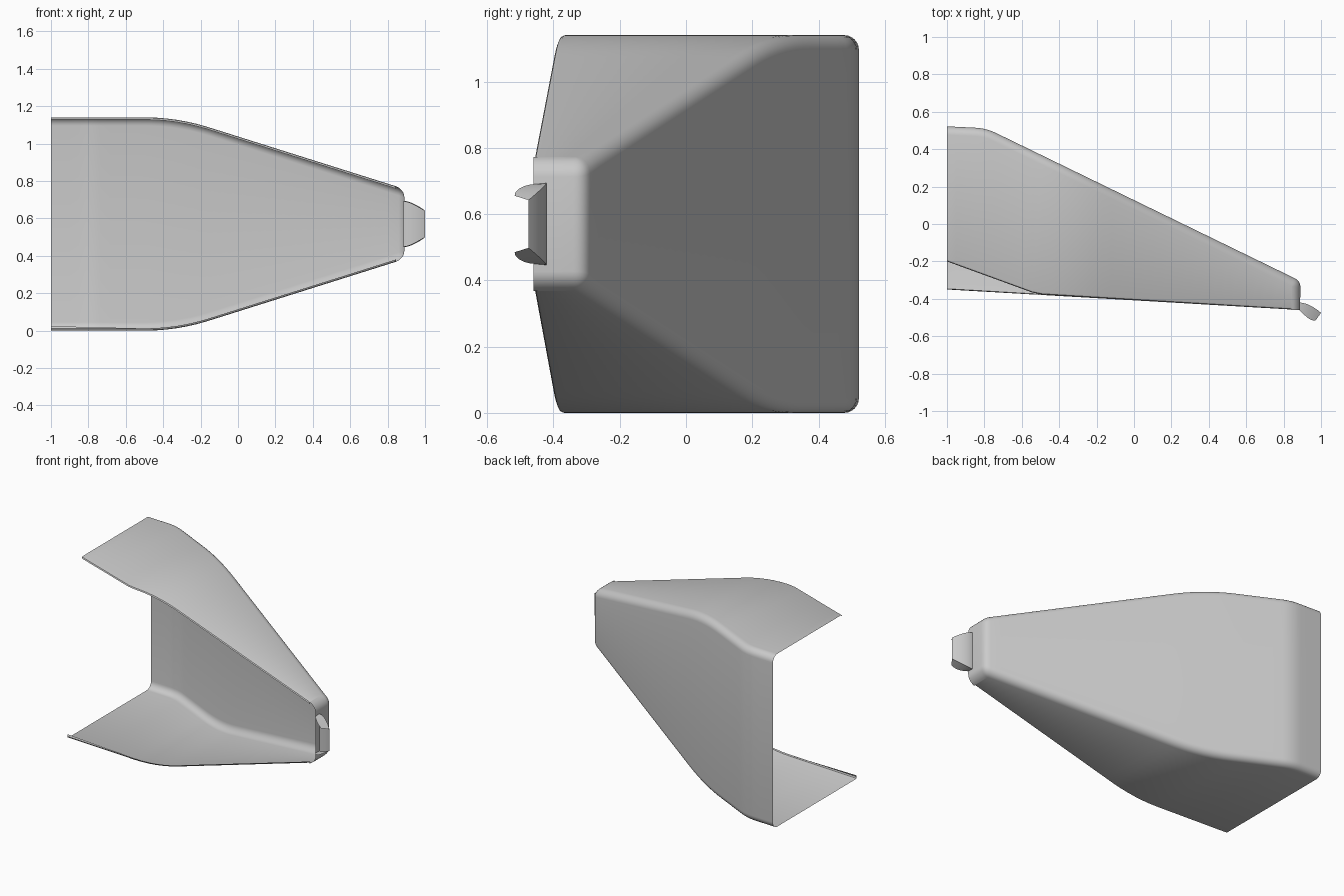
import bpy, bmesh, math
from mathutils import Vector

cube = bpy.data.objects.get("Cube")
if cube:
    bpy.data.objects.remove(cube)

grey = bpy.data.materials.new("plain_grey")
grey.use_nodes = True
colour = (0.6, 0.6, 0.6, 1)
grey.diffuse_color = colour
grey.node_tree.nodes["Principled BSDF"].inputs["Base Color"].default_value = colour

MID = 0.57      # height of the symmetry plane
R = 0.045       # fillet between wall and sheets
LIP = 0.012     # rolled front edge


def half_height(x):
    """Flat, then a soft bend into a straight taper."""
    t, w, slope = x + 0.324, 0.17, 0.315
    if t <= -w:
        return MID
    return MID - slope * (t if t >= w else (t + w) ** 2 / (4 * w))


def lerp_y(x, points):
    for (x0, y0), (x1, y1) in zip(points, points[1:]):
        if x <= x1:
            return y0 + (y1 - y0) * (x - x0) / (x1 - x0)
    return points[-1][1]


def rounded_path(corners, radii, steps=6):
    """Polyline with each inner corner replaced by a quadratic bend."""
    pts = [Vector(corners[0])]
    for i, r in enumerate(radii, 1):
        c = Vector(corners[i])
        a = c + (Vector(corners[i - 1]) - c).normalized() * r
        b = c + (Vector(corners[i + 1]) - c).normalized() * r
        for k in range(steps + 1):
            t = k / steps
            pts.append(a * (1 - t) ** 2 + c * 2 * t * (1 - t) + b * t * t)
    pts.append(Vector(corners[-1]))
    # subdivide long spans so the taper can bend
    fine = []
    for p, q in zip(pts, pts[1:]):
        n = max(1, math.ceil((q - p).length / 0.06))
        fine += [p.lerp(q, k / n) for k in range(n)]
    return fine + [pts[-1]]


def make_object(name, columns):
    """Skin a list of equally long point columns."""
    bm = bmesh.new()
    grid = [[bm.verts.new(p) for p in col] for col in columns]
    for a, b in zip(grid, grid[1:]):
        for i in range(len(a) - 1):
            bm.faces.new((a[i], b[i], b[i + 1], a[i + 1]))
    bmesh.ops.remove_doubles(bm, verts=bm.verts, dist=0.0005)
    bmesh.ops.recalc_face_normals(bm, faces=bm.faces)
    mesh = bpy.data.meshes.new(name)
    bm.to_mesh(mesh)
    bm.free()
    mesh.materials.append(grey)
    obj = bpy.data.objects.new(name, mesh)
    bpy.context.collection.objects.link(obj)
    bpy.ops.object.select_all(action='DESELECT')
    obj.select_set(True)
    bpy.context.view_layer.objects.active = obj
    bpy.ops.object.shade_smooth_by_angle(angle=math.radians(40))
    return obj


# Housing: tall back wall swept round to the end cap, with top and bottom sheets
path = rounded_path([(-1, 0.522), (-0.79, 0.512), (0.89, -0.305), (0.888, -0.46)],
                    [0.06, 0.035])
top_front = [(-1, -0.2), (-0.52, -0.375), (0.89, -0.46)]
bottom_front = [(-1, -0.35), (0.89, -0.46)]


def side(p, n, sign, front):
    """Points of one sheet and fillet, from the front lip to the wall."""
    inner = p - n * R
    x = max(inner.x, -1)
    y = min(lerp_y(x, front), inner.y)
    z = half_height(x)
    out = [(x, y, MID + sign * (z - LIP)),
           (x, min(y + LIP * 0.3, inner.y), MID + sign * (z - LIP * 0.3)),
           (x, min(y + LIP, inner.y), MID + sign * z)]
    for k in range(7):
        a = k / 6 * math.pi / 2
        q = inner + n * R * math.sin(a)
        qx = max(q.x, -1)
        drop = R * (1 - math.cos(a))
        out.append((qx, max(q.y, -0.46), MID + sign * (half_height(qx) - drop)))
    return out


columns = []
for i, p in enumerate(path):
    d = (path[min(i + 1, len(path) - 1)] - path[max(i - 1, 0)]).normalized()
    n = Vector((-d.y, d.x))
    columns.append(side(p, n, 1, top_front) + side(p, n, -1, bottom_front)[::-1])
make_object("channel_housing", columns)

# Small upturned strip on the open corner of the bottom sheet
strip = []
for k in range(7):
    x = -1 + k * 0.08
    y = lerp_y(x, bottom_front)
    strip.append([(x, y, LIP), (x, y + 0.004, LIP + 0.012 * (1 - k / 6))])
make_object("bottom_lip", strip)

# Hook: curved plate on the end cap with a flared flap above and below
hook = []
for k in range(9):
    t = k / 8
    x = 0.885 + 0.115 * t
    y = -0.42 - 0.055 * t ** 1.8
    h = 0.124 - 0.052 * t ** 1.6
    fx = 0.885 + 0.085 * t
    fy = -0.46 - 0.057 * math.sin(t * math.pi / 2)
    fh = 0.12 - 0.035 * t ** 1.6
    hook.append([(fx, fy, MID + fh), (x, y, MID + h),
                 (x, y, MID - h), (fx, fy, MID - fh)])
make_object("end_hook", hook)
